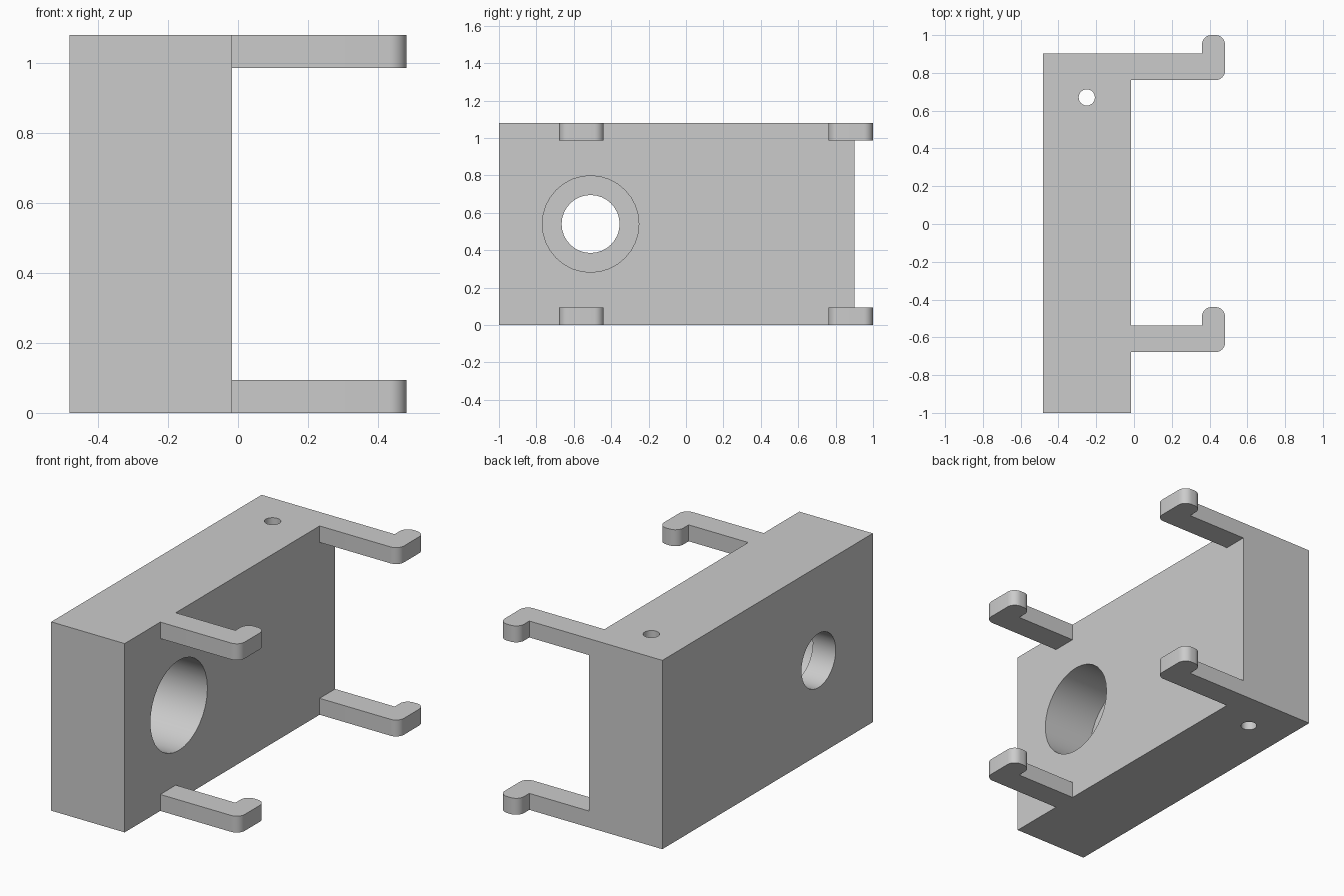
import bpy, bmesh
from math import pi, cos, sin
from mathutils import Vector, Matrix

old = bpy.data.objects.get("Cube")
if old:
    bpy.data.objects.remove(old, do_unlink=True)

GREY = (0.6, 0.6, 0.6, 1.0)
mat = bpy.data.materials.new("plain grey")
mat.use_nodes = True
mat.diffuse_color = GREY
mat.node_tree.nodes["Principled BSDF"].inputs["Base Color"].default_value = GREY

HEIGHT = 1.08
ARM_HEIGHT = 0.094
LEFT, FACE, TIP = -0.482, -0.017, 0.482


def make_object(name, bm):
    bmesh.ops.recalc_face_normals(bm, faces=bm.faces)
    mesh = bpy.data.meshes.new(name)
    bm.to_mesh(mesh)
    bm.free()
    mesh.materials.append(mat)
    obj = bpy.data.objects.new(name, mesh)
    bpy.context.collection.objects.link(obj)
    return obj


def prism(name, outline, z0, z1):
    """Extrude a flat outline upward."""
    bm = bmesh.new()
    face = bm.faces.new([bm.verts.new((x, y, z0)) for x, y in outline])
    top = bmesh.ops.extrude_face_region(bm, geom=[face])["geom"]
    verts = [v for v in top if isinstance(v, bmesh.types.BMVert)]
    bmesh.ops.translate(bm, verts=verts, vec=(0, 0, z1 - z0))
    return make_object(name, bm)


def cylinder(name, radius, start, end, sides):
    a, b = Vector(start), Vector(end)
    turn = (b - a).to_track_quat("Z", "Y").to_matrix().to_4x4()
    bm = bmesh.new()
    bmesh.ops.create_cone(bm, cap_ends=True, segments=sides, radius1=radius,
                          radius2=radius, depth=(b - a).length,
                          matrix=Matrix.Translation((a + b) / 2) @ turn)
    return make_object(name, bm)


def corner(cx, cy, r, start, steps=8):
    """Quarter-circle points, counter-clockwise from the start angle."""
    angles = [start + pi / 2 * i / steps for i in range(steps + 1)]
    return [(cx + r * cos(a), cy + r * sin(a)) for a in angles]


def hook(name, y, z):
    """Arm with a rounded, upturned tip; y is its front edge."""
    r, back, end, inner = 0.05, y + 0.14, y + 0.238, TIP - 0.122
    outline = [(FACE - 0.1, y)]
    outline += corner(TIP - r, y + r, r, -pi / 2)
    outline += corner(TIP - r, end - r, r, 0)
    outline += corner(inner + r, end - r, r, pi / 2)
    outline += [(inner, back), (FACE - 0.1, back)]
    return prism(name, outline, z, z + ARM_HEIGHT)


def combine(target, other, operation):
    mod = target.modifiers.new(other.name, "BOOLEAN")
    mod.operation = operation
    mod.solver = "EXACT"
    mod.object = other
    bpy.context.view_layer.objects.active = target
    bpy.ops.object.modifier_apply(modifier=mod.name)
    bpy.data.objects.remove(other, do_unlink=True)


# Main block
block = prism("mounting_block", [(LEFT, -1), (FACE, -1), (FACE, 0.902), (LEFT, 0.902)],
              0, HEIGHT)

# Four hooked arms, flush with the top and bottom
for level, z in (("lower", 0), ("upper", HEIGHT - ARM_HEIGHT)):
    for place, y in (("front", -0.678), ("back", 0.762)):
        combine(block, hook(f"{level}_{place}_hook", y, z), "UNION")

# Counterbored cross hole and slim vertical hole
HY, HZ = -0.51, HEIGHT / 2
combine(block, cylinder("wide_bore", 0.258, (FACE - 0.32, HY, HZ), (0.2, HY, HZ), 32),
        "DIFFERENCE")
combine(block, cylinder("through_bore", 0.155, (-0.7, HY, HZ), (0.1, HY, HZ), 32),
        "DIFFERENCE")
combine(block, cylinder("pin_hole", 0.043, (-0.25, 0.67, -0.1), (-0.25, 0.67, 1.2), 24),
        "DIFFERENCE")

# Smooth the curved walls, keep the corners crisp
bpy.ops.object.select_all(action="DESELECT")
block.select_set(True)
bpy.context.view_layer.objects.active = block
bpy.ops.object.shade_smooth_by_angle(angle=pi / 6)
